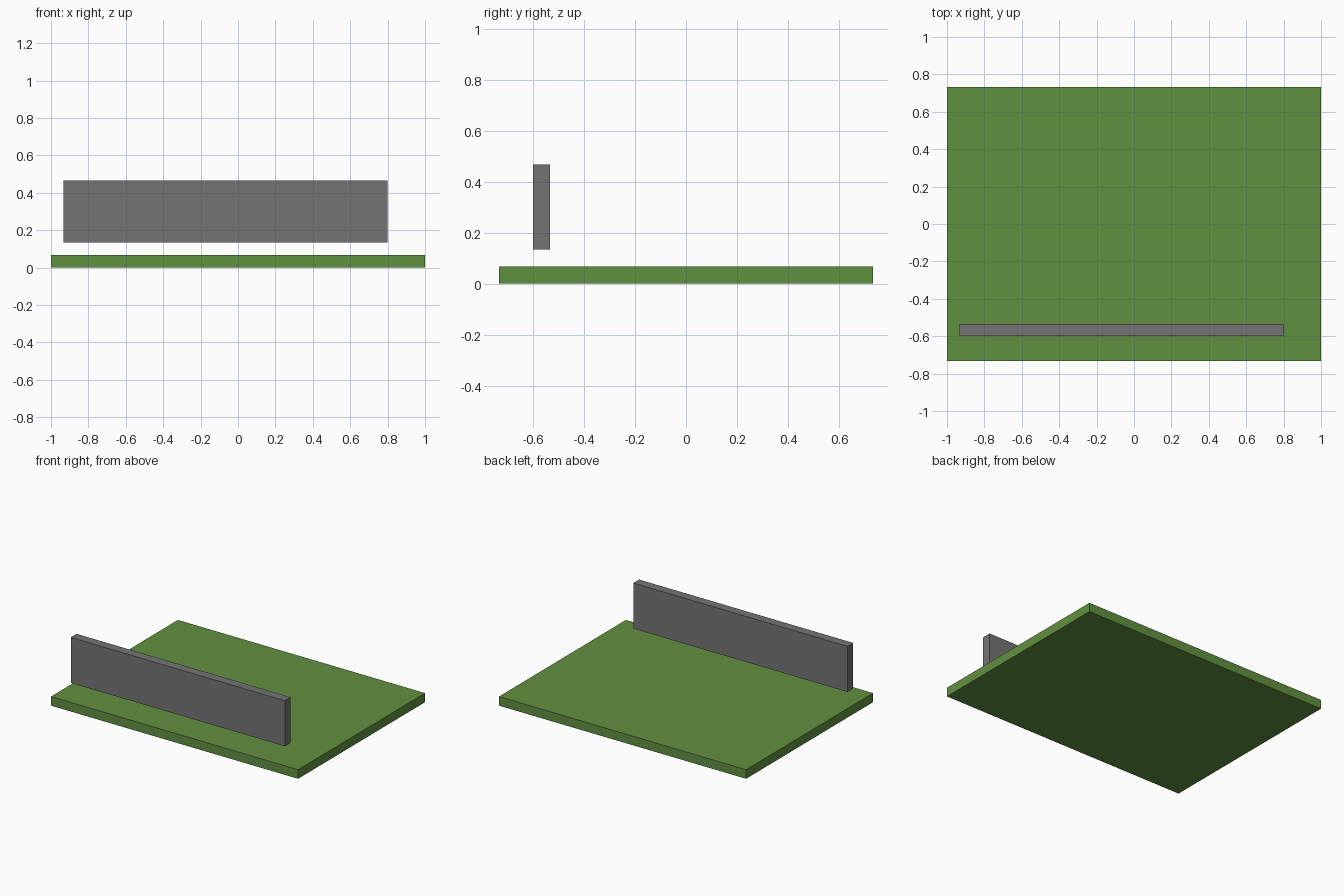
import bpy

cube = bpy.data.objects.get("Cube")
if cube:
    bpy.data.objects.remove(cube, do_unlink=True)

UNIT = 1 / 15  # grid step shared by both parts


def material(name, rgb):
    mat = bpy.data.materials.new(name)
    mat.use_nodes = True
    mat.diffuse_color = (*rgb, 1)
    mat.node_tree.nodes["Principled BSDF"].inputs["Base Color"].default_value = (*rgb, 1)
    return mat


def box(name, low, high, mat):
    """Box between two corners given in grid steps."""
    centre = [(a + b) / 2 * UNIT for a, b in zip(low, high)]
    bpy.ops.mesh.primitive_cube_add(size=1, location=centre)
    obj = bpy.context.object
    obj.name = name
    obj.scale = [(b - a) * UNIT for a, b in zip(low, high)]
    bpy.ops.object.transform_apply(location=False, rotation=False, scale=True)
    obj.data.materials.append(mat)
    return obj


green = material("grass green", (0.12, 0.28, 0.052))
grey = material("stone grey", (0.175, 0.175, 0.175))

# Ground slab
box("ground_slab", (-15, -11, 0), (15, 11, 1), green)

# Wall panel floating one step above the slab
box("wall_panel", (-14, -9, 2), (12, -8, 7), grey)
